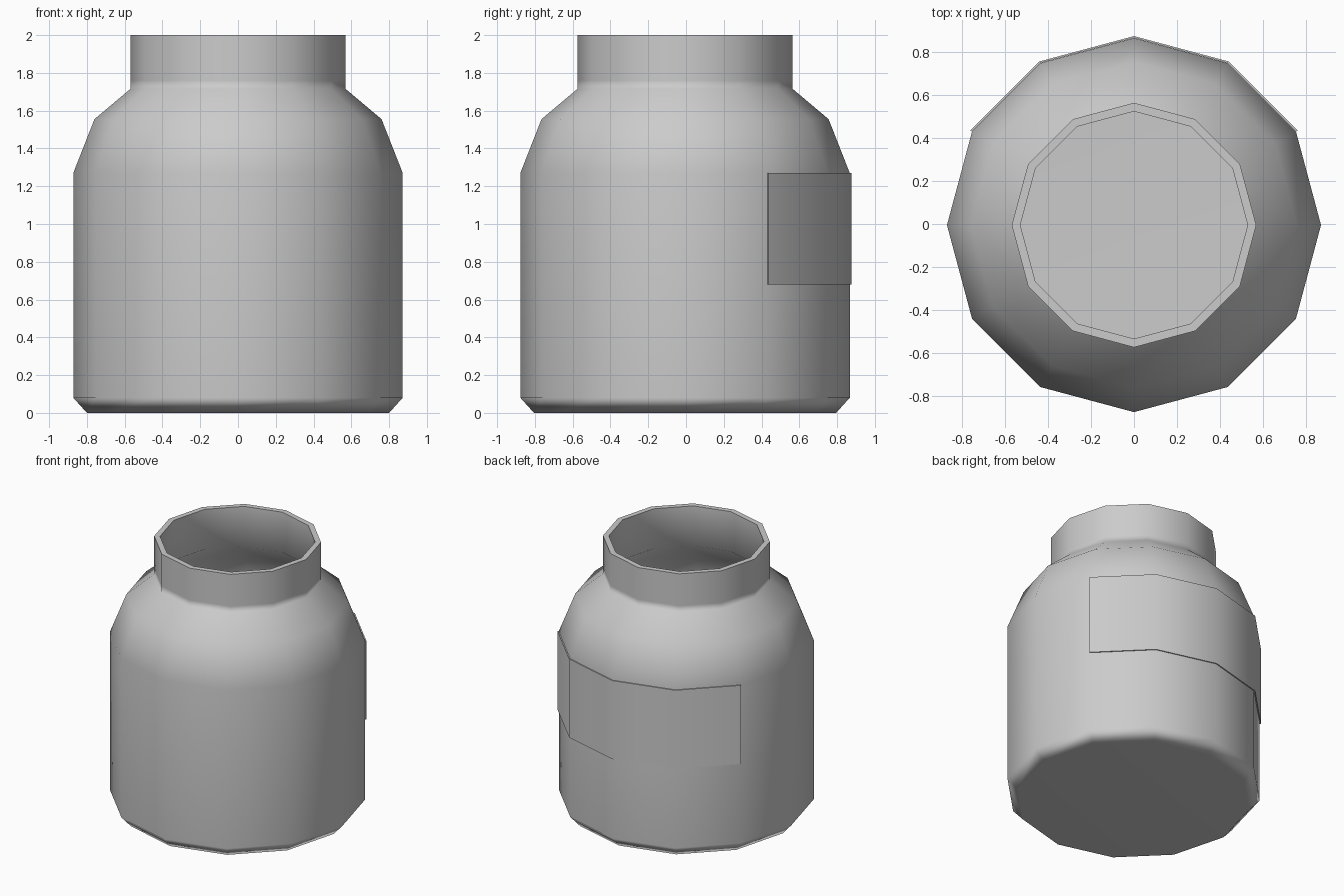
import bpy, bmesh, math

if "Cube" in bpy.data.objects:
    bpy.data.objects.remove(bpy.data.objects["Cube"])

SIDES = 12
STEP = math.tau / SIDES
CENTER_Y = -0.005


def make_material(name, color):
    mat = bpy.data.materials.new(name)
    mat.use_nodes = True
    mat.diffuse_color = color
    mat.node_tree.nodes["Principled BSDF"].inputs["Base Color"].default_value = color
    return mat


def lathe(name, profile, first, steps, mat):
    """Sweep (radius, z) points round z: a full turn capped at both profile
    ends, or a partial turn of a closed profile capped at both sweep ends."""
    full = steps == SIDES
    bm = bmesh.new()
    cols = []
    for i in range(steps if full else steps + 1):
        a = (first + i) * STEP
        cols.append([bm.verts.new((r * math.cos(a), r * math.sin(a) + CENTER_Y, z))
                     for r, z in profile])
    count = len(profile)
    for i in range(steps):
        c, d = cols[i], cols[(i + 1) % len(cols)]
        for j in range(count - 1 if full else count):
            k = (j + 1) % count
            bm.faces.new((c[j], d[j], d[k], c[k]))
    if full:
        bm.faces.new([c[0] for c in cols])
        bm.faces.new([c[-1] for c in cols])
    else:
        bm.faces.new(cols[0])
        bm.faces.new(cols[-1])
    bmesh.ops.recalc_face_normals(bm, faces=bm.faces)
    mesh = bpy.data.meshes.new(name)
    bm.to_mesh(mesh)
    bm.free()
    mesh.materials.append(mat)
    obj = bpy.data.objects.new(name, mesh)
    bpy.context.collection.objects.link(obj)
    # Smooth sides, crisp rim and borders
    bpy.ops.object.select_all(action='DESELECT')
    obj.select_set(True)
    bpy.context.view_layer.objects.active = obj
    bpy.ops.object.shade_smooth_by_angle(angle=math.radians(60))
    weighted = obj.modifiers.new("weighted_normals", 'WEIGHTED_NORMAL')
    weighted.keep_sharp = True
    return obj


grey = make_material("light_grey", (0.6, 0.6, 0.6, 1))

# Hollow jar: outer wall from the base to the rim, then the inner wall down
outer = [(0.80, 0), (0.872, 0.08), (0.872, 1.27), (0.76, 1.555),
         (0.57, 1.715), (0.57, 1.76), (0.57, 2.0)]
inner = [(0.53, 2.0), (0.53, 1.70), (0.73, 1.53), (0.832, 1.26),
         (0.832, 0.10), (0.78, 0.04)]
lathe("jar_body", outer + inner, 0, SIDES, grey)

# Thin label wrapped round the back
label = [(0.873, 0.68), (0.881, 0.68), (0.881, 1.27), (0.873, 1.27)]
lathe("back_label", label, 1, 4, grey)
